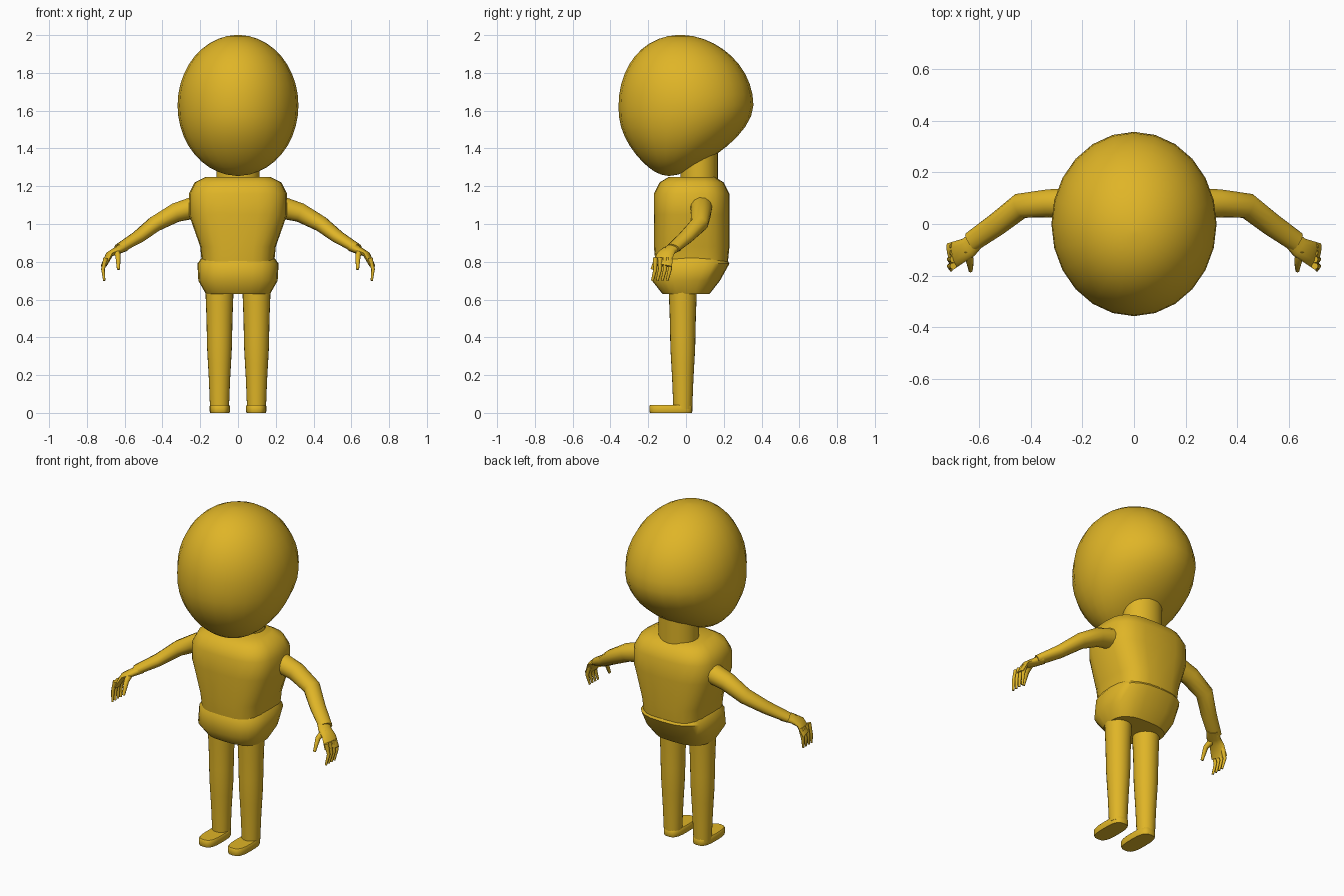
import bpy, bmesh, math
from mathutils import Vector

cube = bpy.data.objects.get("Cube")
if cube:
    bpy.data.objects.remove(cube, do_unlink=True)

gold = bpy.data.materials.new("gold")
gold.use_nodes = True
gold.diffuse_color = (0.74, 0.46, 0.02, 1)
gold.node_tree.nodes["Principled BSDF"].inputs["Base Color"].default_value = gold.diffuse_color


def loft(name, rings, sharp_angle=50):
    """Skin a stack of equal rings and close both ends."""
    bm = bmesh.new()
    loops = [[bm.verts.new(point) for point in ring] for ring in rings]
    for lower, upper in zip(loops, loops[1:]):
        for i in range(len(lower)):
            bm.faces.new((lower[i - 1], lower[i], upper[i], upper[i - 1]))
    bm.faces.new(loops[0])
    bm.faces.new(loops[-1])
    bmesh.ops.recalc_face_normals(bm, faces=bm.faces)
    mesh = bpy.data.meshes.new(name)
    bm.to_mesh(mesh)
    bm.free()
    mesh.materials.append(gold)
    obj = bpy.data.objects.new(name, mesh)
    bpy.context.collection.objects.link(obj)
    bpy.ops.object.select_all(action="DESELECT")
    obj.select_set(True)
    bpy.context.view_layer.objects.active = obj
    bpy.ops.object.shade_smooth_by_angle(angle=math.radians(sharp_angle))


def outline(center, u, v, power=2, count=24):
    """Superellipse spanned by the half axes u and v; high powers look squarer."""
    ring = []
    for i in range(count):
        angle = math.tau * i / count
        c, s = math.cos(angle), math.sin(angle)
        ring.append(center
                    + u * math.copysign(abs(c) ** (2 / power), c)
                    + v * math.copysign(abs(s) ** (2 / power), s))
    return ring


def level(x, y, z, half_width, half_depth, power=2):
    """Horizontal outline at height z."""
    return outline(Vector((x, y, z)), Vector((half_width, 0, 0)),
                   Vector((0, half_depth, 0)), power)


def limb(name, side, path, across, start, end):
    """Tube along a path whose (width, thickness) blends from start to end."""
    points = [Vector((x * side, y, z)) for x, y, z in path]
    across = Vector((across[0] * side, across[1], 0))
    last = len(points) - 1
    rings = []
    for i, point in enumerate(points):
        tangent = (points[min(i + 1, last)] - points[max(i - 1, 0)]).normalized()
        u = (across - tangent * across.dot(tangent)).normalized()
        size = Vector(start).lerp(Vector(end), i / last)
        rings.append(outline(point, u * size.x, u.cross(tangent) * size.y, count=12))
    loft(name, rings, sharp_angle=60)


# Egg-shaped head: an ellipsoid whose lower half narrows and slides forward
head_rings = []
head_steps = 20
for step in range(head_steps + 1):
    angle = math.pi * (step / head_steps - 0.5) * 0.98
    rise, spread = math.sin(angle), math.cos(angle)
    chin, crown = max(0, -rise), max(0, rise)
    slide = -0.09 * chin ** 1.5 - 0.03 * crown ** 2
    depth = 0.357 * spread * (1 - 0.35 * chin ** 2)
    head_rings.append(level(0, slide, 1.628 + 0.373 * rise, 0.32 * spread, depth))
loft("head", head_rings, sharp_angle=80)

loft("neck", [level(0, 0.07, z, 0.115, 0.1) for z in (1.2, 1.42)])

# Torso with a narrow waist and rounded shoulders: height, half width, half depth
torso = ((0.78, 0.19, 0.19), (0.88, 0.2, 0.2), (1.05, 0.26, 0.2),
         (1.16, 0.26, 0.2), (1.22, 0.23, 0.17), (1.25, 0.17, 0.12))
loft("torso", [level(0, 0.03, *row, power=3) for row in torso])

# Pelvis, fuller at the back: y, height, half width, half depth
pelvis = ((0, 0.63, 0.17, 0.125), (0, 0.7, 0.21, 0.18),
          (0.03, 0.79, 0.215, 0.2), (0.03, 0.825, 0.19, 0.18))
loft("pelvis", [level(0, *row, power=2.7) for row in pelvis])

for side, label in ((1, "left"), (-1, "right")):
    # Tapered leg with a slight swelling at the knee
    leg_rings = []
    for step in range(9):
        t = step / 8
        radius = 0.05 + 0.025 * t + 0.003 * math.sin(math.pi * t) ** 8
        leg_rings.append(level(0.098 * side, -0.017, 0.02 + 0.64 * t, radius, radius))
    loft(label + "_leg", leg_rings)

    # Flat foot with softened rims
    foot_rings = []
    for z, inset in ((0, 0.003), (0.01, 0), (0.035, 0), (0.042, 0.005)):
        foot_rings.append(level(0.096 * side, -0.08, z, 0.054 - inset, 0.114 - inset, power=3))
    loft(label + "_foot", foot_rings)

    # Arm from shoulder to wrist
    limb(label + "_arm", side,
         [(0.22, 0.08, 1.09), (0.33, 0.08, 1.06), (0.44, 0.07, 1),
          (0.53, 0, 0.93), (0.63, -0.07, 0.87)],
         across=(0.5, 1), start=(0.06, 0.06), end=(0.04, 0.026))

    # Cupped palm
    limb(label + "_palm", side,
         [(0.6, -0.05, 0.88), (0.64, -0.09, 0.86), (0.68, -0.11, 0.84), (0.71, -0.125, 0.78)],
         across=(0.2, 1), start=(0.035, 0.026), end=(0.052, 0.012))

    # Four curled fingers, fanned from back to front, and a thumb
    for index, finger in enumerate(("little", "ring", "middle", "index")):
        y = -0.085 - 0.026 * index
        limb(f"{label}_{finger}_finger", side,
             [(0.7, y, 0.82), (0.715, y, 0.76), (0.708, y - 0.015, 0.7)],
             across=(0, 1), start=(0.013, 0.013), end=(0.007, 0.006))
    limb(label + "_thumb", side,
         [(0.645, -0.1, 0.86), (0.635, -0.15, 0.83), (0.633, -0.18, 0.76)],
         across=(1, 0), start=(0.02, 0.02), end=(0.008, 0.008))
